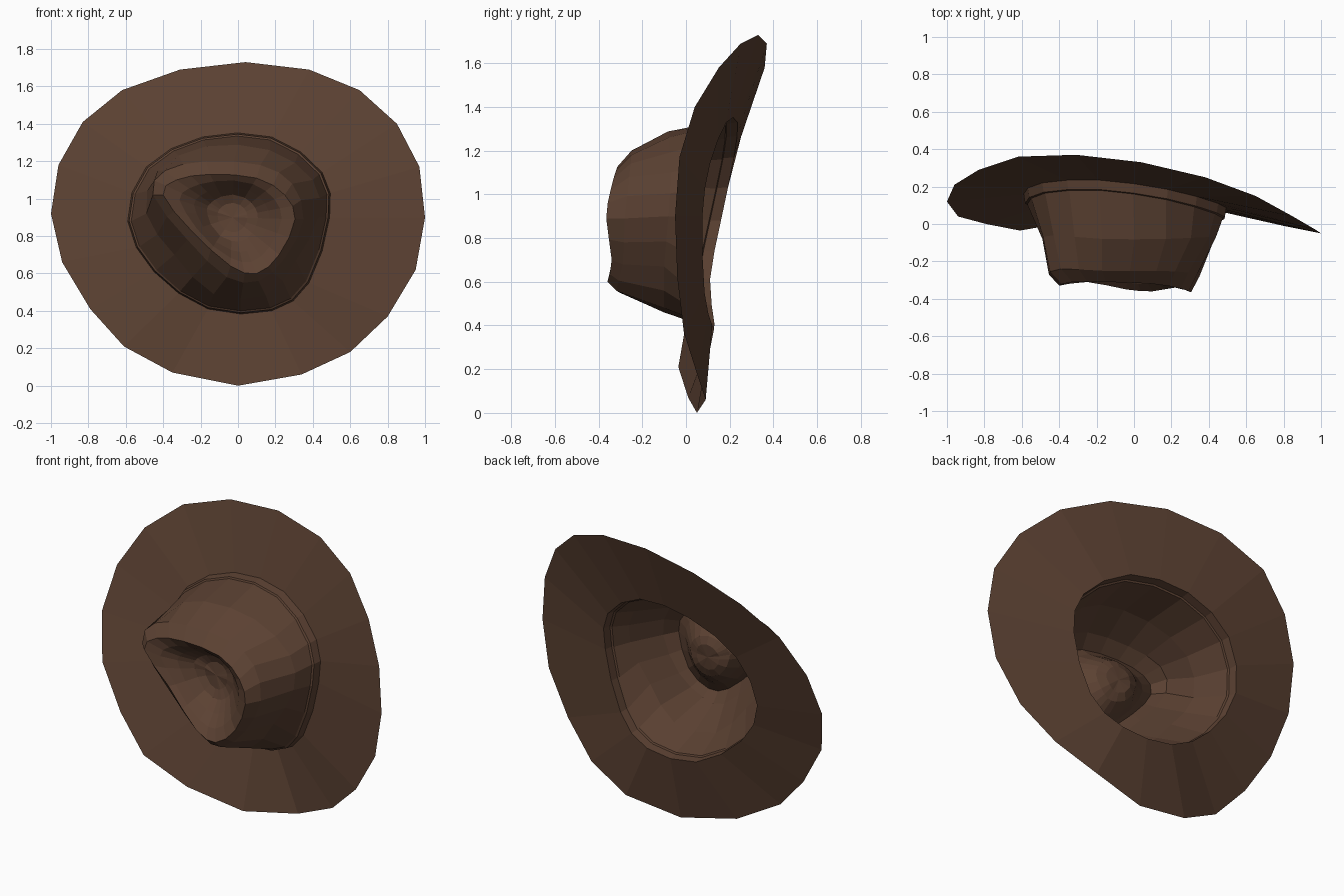
import bpy, bmesh
from mathutils import Vector

if "Cube" in bpy.data.objects:
    bpy.data.objects.remove(bpy.data.objects["Cube"])

N = 20  # sides of every loop, counted anticlockwise from the right as seen from the front

felt = bpy.data.materials.new("brown felt")
felt.diffuse_color = (0.105, 0.053, 0.032, 1)
felt.use_nodes = True
felt.node_tree.nodes["Principled BSDF"].inputs["Base Color"].default_value = felt.diffuse_color


def loop(ctrl):
    """Ten control points (x, z, y) -> twenty points on a closed smooth curve."""
    p = [Vector((x, y, z)) for x, z, y in ctrl]
    n, out = len(p), []
    for i in range(n):
        a, b, c, d = p[i - 1], p[i], p[(i + 1) % n], p[(i + 2) % n]
        out += [b, (b + c) * 0.5625 - (a + d) * 0.0625]
    return out


def shrink(ring, centre, s, dy=None, y=None, keep=0.3):
    """Scale a loop about a centre in x/z, and shift or flatten it in y."""
    cx, cz = centre
    return [Vector((cx + (v.x - cx) * s,
                    v.y + dy if y is None else y + keep * (v.y + 0.33),
                    cz + (v.z - cz) * s)) for v in ring]


def rounded(ring, centre, r, t):
    """Pull a loop part of the way (t) towards a circle of radius r."""
    out = []
    for v in ring:
        d = Vector((v.x - centre[0], 0, v.z - centre[1]))
        k = (1 - t) + t * r / d.length
        out.append(Vector((centre[0] + d.x * k, v.y, centre[1] + d.z * k)))
    return out


def skin(name, rings, tip=None):
    """Bridge loops into a sheet, optionally closed at a tip point."""
    bm = bmesh.new()
    vs = [[bm.verts.new(v) for v in r] for r in rings]
    for a, b in zip(vs, vs[1:]):
        for i in range(N):
            j = (i + 1) % N
            bm.faces.new((a[i], a[j], b[j], b[i]))
    if tip:
        t = bm.verts.new(tip)
        for i in range(N):
            bm.faces.new((vs[-1][i], vs[-1][(i + 1) % N], t))
    me = bpy.data.meshes.new(name)
    bm.to_mesh(me)
    bm.free()
    me.materials.append(felt)
    ob = bpy.data.objects.new(name, me)
    bpy.context.collection.objects.link(ob)
    return ob


# Brim edge (x, z, y), bent forwards and backwards
edge = [Vector((x, y, z)) for x, z, y in [
    (1, .90, -.05), (.97, 1.17, -.03), (.85, 1.40, .04), (.65, 1.58, .15), (.38, 1.69, .25),
    (.04, 1.73, .33), (-.31, 1.69, .37), (-.62, 1.58, .36), (-.83, 1.41, .29), (-.96, 1.18, .21),
    (-1, .92, .12), (-.94, .66, .04), (-.79, .41, 0), (-.61, .21, -.035), (-.35, .07, .01),
    (0, 0, .05), (.34, .06, .09), (.60, .18, .05), (.80, .37, -.01), (.95, .62, -.04)]]

# Crown opening, where the brim meets the crown
base = loop([(.49, .90, .075), (.45, 1.14, .11), (.18, 1.33, .185), (-.19, 1.33, .235),
             (-.49, 1.17, .22), (-.59, .88, .16), (-.45, .61, .11), (-.16, .41, .13),
             (.18, .40, .12), (.38, .55, .085)])
# Pinched middle of the crown wall
wall = loop([(.43, .90, -.08), (.40, 1.10, -.07), (.17, 1.26, -.08), (-.17, 1.28, -.08),
             (-.43, 1.15, -.06), (-.49, .92, -.08), (-.34, .70, -.09), (-.13, .49, -.10),
             (.15, .48, -.10), (.31, .67, -.10)])
# Shoulder just below the crest
shoulder = loop([(.35, .89, -.28), (.29, 1.08, -.26), (.12, 1.18, -.25), (-.17, 1.20, -.25),
                 (-.39, 1.15, -.24), (-.455, 1.02, -.27), (-.27, .78, -.27), (-.06, .58, -.28),
                 (.11, .56, -.32), (.25, .68, -.29)])
# Teardrop crest around the dent
crest = loop([(.305, .89, -.365), (.25, 1.02, -.345), (.10, 1.11, -.32), (-.15, 1.13, -.31),
              (-.33, 1.10, -.31), (-.40, 1.02, -.33), (-.25, .83, -.31), (-.04, .64, -.35),
              (.10, .60, -.36), (.22, .70, -.34)])

mid = (-.05, .87)
dent = (-.03, .90)
band_top = shrink(base, mid, 0.985, dy=-0.05)
step = shrink(base, mid, 0.965, dy=-0.055)

skin("brim", [edge, base])
skin("hat_band", [base, band_top, step])
# Crown, with the dent growing rounder as it deepens
skin("crown", [step, wall, shoulder, crest,
               rounded(shrink(crest, dent, 0.82, y=-0.30, keep=0.7), dent, 0.23, 0.25),
               rounded(shrink(crest, dent, 0.65, y=-0.245), dent, 0.18, 0.5),
               rounded(shrink(crest, dent, 0.45, y=-0.185), dent, 0.13, 0.7),
               rounded(shrink(crest, dent, 0.25, y=-0.165), dent, 0.08, 0.9)],
     tip=(dent[0], -0.165, dent[1]))
